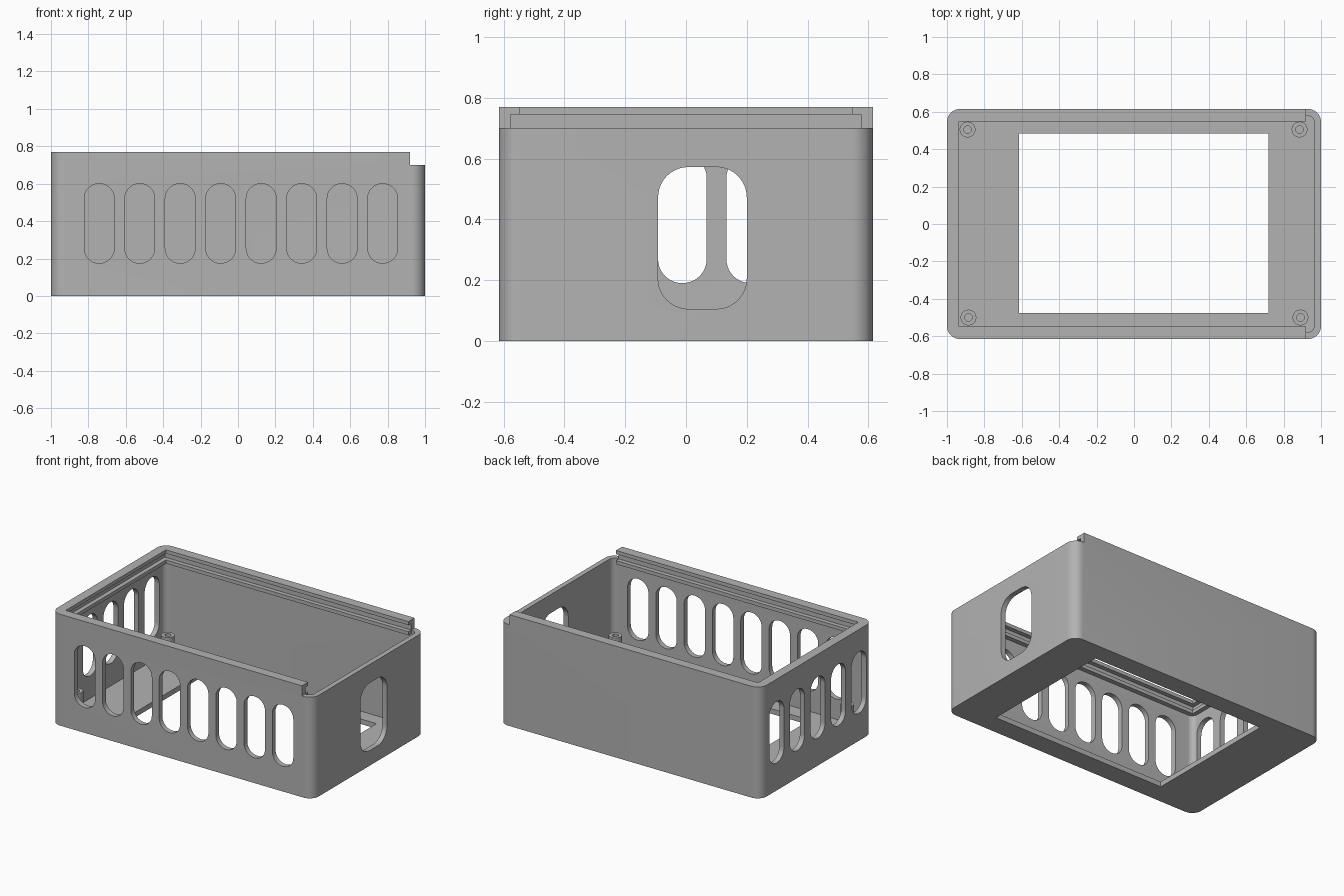
import bpy, bmesh, math

cube = bpy.data.objects.get("Cube")
if cube:
    bpy.data.objects.remove(cube, do_unlink=True)

grey = bpy.data.materials.new("plain grey")
grey.use_nodes = True
COLOUR = (0.45, 0.45, 0.45, 1)
grey.diffuse_color = COLOUR
grey.node_tree.nodes["Principled BSDF"].inputs["Base Color"].default_value = COLOUR


def outline(u0, u1, v0, v1, r, left=True, steps=10):
    """Rectangle with rounded corners; the low-u corners can stay square."""
    pts = []
    for i, (cu, cv) in enumerate([(u1 - r, v1 - r), (u0 + r, v1 - r), (u0 + r, v0 + r), (u1 - r, v0 + r)]):
        if r == 0 or (not left and i in (1, 2)):
            pts.append((u1 if i in (0, 3) else u0, v1 if i < 2 else v0))
            continue
        for k in range(steps + 1):
            a = (i + k / steps) * math.pi / 2
            pts.append((cu + r * math.cos(a), cv + r * math.sin(a)))
    return pts


def prism(name, pts, lo, hi, axis="z"):
    """Extrude an outline along one axis."""
    place = {"x": lambda u, v, w: (w, u, v),
             "y": lambda u, v, w: (u, w, v),
             "z": lambda u, v, w: (u, v, w)}[axis]
    bm = bmesh.new()
    face = bm.faces.new([bm.verts.new(place(u, v, lo)) for u, v in pts])
    ext = bmesh.ops.extrude_face_region(bm, geom=[face])
    shift = place(0, 0, hi - lo)
    bmesh.ops.translate(bm, vec=shift, verts=[g for g in ext["geom"] if isinstance(g, bmesh.types.BMVert)])
    bmesh.ops.recalc_face_normals(bm, faces=bm.faces)
    mesh = bpy.data.meshes.new(name)
    bm.to_mesh(mesh)
    bm.free()
    mesh.materials.append(grey)
    obj = bpy.data.objects.new(name, mesh)
    bpy.context.collection.objects.link(obj)
    return obj


def cut(target, cutter):
    """Subtract the cutter, then throw it away."""
    mod = target.modifiers.new("cut", "BOOLEAN")
    mod.operation = "DIFFERENCE"
    mod.solver = "EXACT"
    mod.object = cutter
    bpy.context.view_layer.objects.active = target
    bpy.ops.object.modifier_apply(modifier=mod.name)
    bpy.data.objects.remove(cutter, do_unlink=True)


def smooth(obj):
    bpy.ops.object.select_all(action="DESELECT")
    obj.select_set(True)
    bpy.context.view_layer.objects.active = obj
    bpy.ops.object.shade_smooth_by_angle(angle=math.radians(30))


# Main sizes
HX, HY, H, WALL, LEDGE = 1.0, 0.615, 0.77, 0.035, 0.70
IX, IY, END = HX - WALL, HY - WALL, 0.92

# Outer case and cavity
case = prism("case", outline(-HX, HX, -HY, HY, 0.07), 0, H)
cut(case, prism("cavity", outline(-IX, IX, -IY, IY, 0.04), WALL, 0.675))

# Sliding lid channel: opening between lips, groove, and open end
cut(case, prism("lid_opening", outline(-0.935, END + 0.02, -0.548, 0.548, 0), 0.65, 0.9))
cut(case, prism("lid_groove", outline(-IX, 1.2, -0.578, 0.578, 0), LEDGE, 0.745))
cut(case, prism("open_end", outline(END, 1.2, -0.8, 0.8, 0), LEDGE, 0.9))
cut(case, prism("cavity_end", outline(END, IX, -IY, IY, 0.04, left=False), 0.66, 0.72))

# Display window in the floor
cut(case, prism("floor_window", outline(-0.615, 0.72, -0.475, 0.485, 0), -0.1, 0.1))

# Ventilation slots: eight in front, five in the end wall
for i in range(8):
    x = -0.742 + i * 0.2165
    cut(case, prism("front_slot", outline(x - 0.08, x + 0.08, 0.175, 0.60, 0.079), -0.7, -0.56, "y"))
for i in range(5):
    y = -0.012 + (i - 2) * 0.225
    cut(case, prism("end_slot", outline(y - 0.08, y + 0.08, 0.19, 0.615, 0.079), -1.1, -0.945, "x"))

# Cable opening in the other end
cut(case, prism("cable_opening", outline(-0.092, 0.20, 0.105, 0.572, 0.1), 0.945, 1.1, "x"))
smooth(case)

# Screw posts with pilot holes
for name, x, y in [("back_right", -0.89, 0.505), ("back_left", 0.885, 0.505),
                   ("front_right", -0.885, -0.5), ("front_left", 0.89, -0.5)]:
    post = prism(name + "_post", outline(x - 0.042, x + 0.042, y - 0.042, y + 0.042, 0.0419), WALL - 0.005, 0.21)
    cut(post, prism("pilot_hole", outline(x - 0.02, x + 0.02, y - 0.02, y + 0.02, 0.0199), 0.06, 0.3))
    smooth(post)
